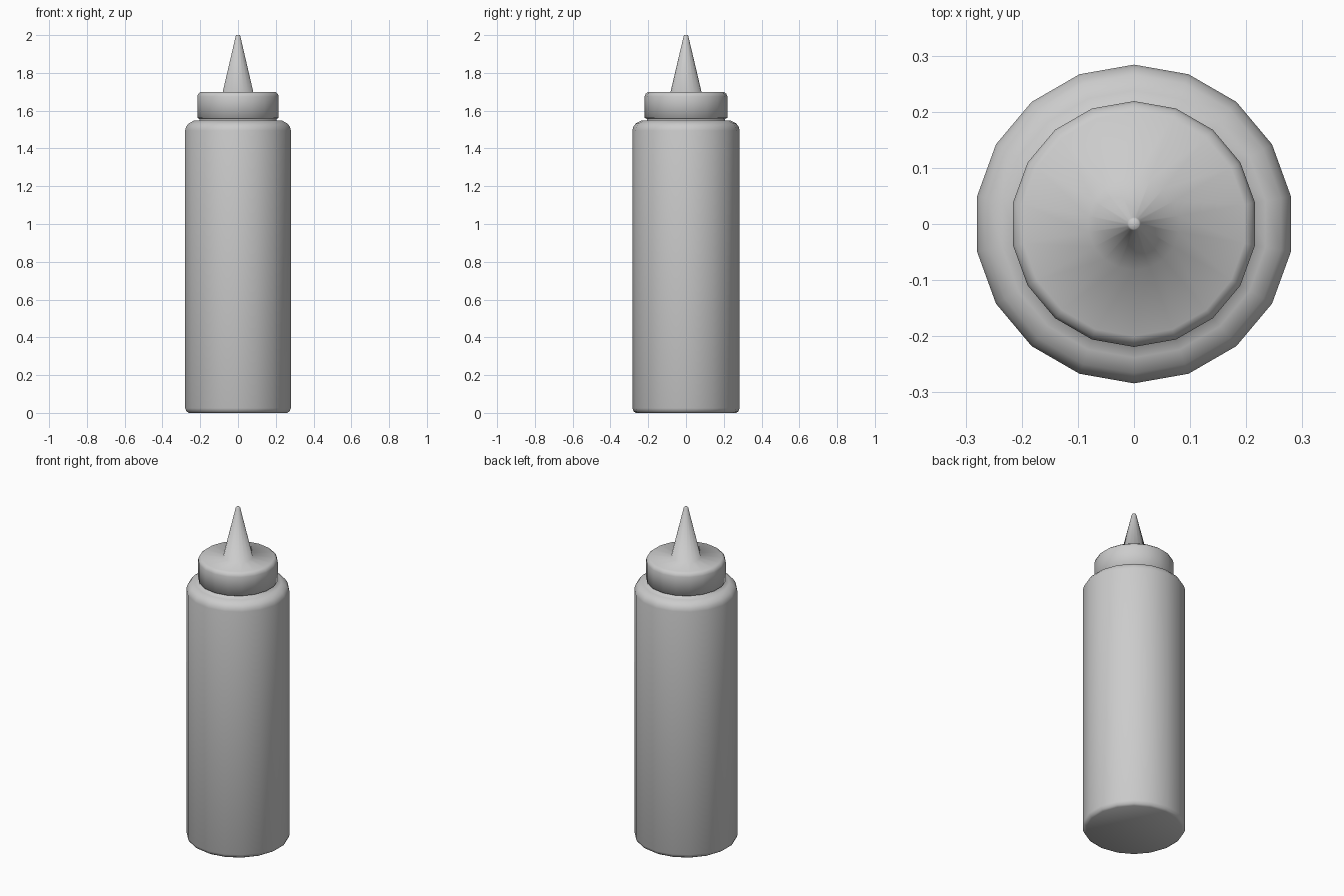
import bpy, bmesh, math

if "Cube" in bpy.data.objects:
    bpy.data.objects.remove(bpy.data.objects["Cube"])

SIDES = 18


def lathe(name, profile):
    """Spin a (radius, z) profile around z, closing both ends."""
    bm = bmesh.new()
    rings = []
    for r, z in profile:
        ring = []
        for i in range(SIDES):
            a = math.pi / 2 + 2 * math.pi * i / SIDES
            ring.append(bm.verts.new((r * math.cos(a), r * math.sin(a), z)))
        rings.append(ring)
    for low, high in zip(rings, rings[1:]):
        for i in range(SIDES):
            j = (i + 1) % SIDES
            bm.faces.new((low[i], low[j], high[j], high[i]))
    bm.faces.new(rings[0][::-1])
    bm.faces.new(rings[-1])
    for f in bm.faces:
        f.smooth = True
    mesh = bpy.data.meshes.new(name)
    bm.to_mesh(mesh)
    bm.free()
    obj = bpy.data.objects.new(name, mesh)
    bpy.context.collection.objects.link(obj)
    return obj


# Bottle body with rounded base, shoulder and short neck
lathe("bottle_body", [
    (0.265, 0.0), (0.277, 0.008), (0.284, 0.025),
    (0.284, 1.495), (0.279, 1.515), (0.266, 1.532), (0.238, 1.547),
    (0.207, 1.548), (0.207, 1.575),
])

# Screw cap with rounded rim, running into the tapered nozzle
lathe("cap_and_nozzle", [
    (0.207, 1.556), (0.219, 1.562), (0.219, 1.675), (0.214, 1.689),
    (0.200, 1.700), (0.082, 1.700), (0.012, 1.996), (0.009, 2.0),
])
